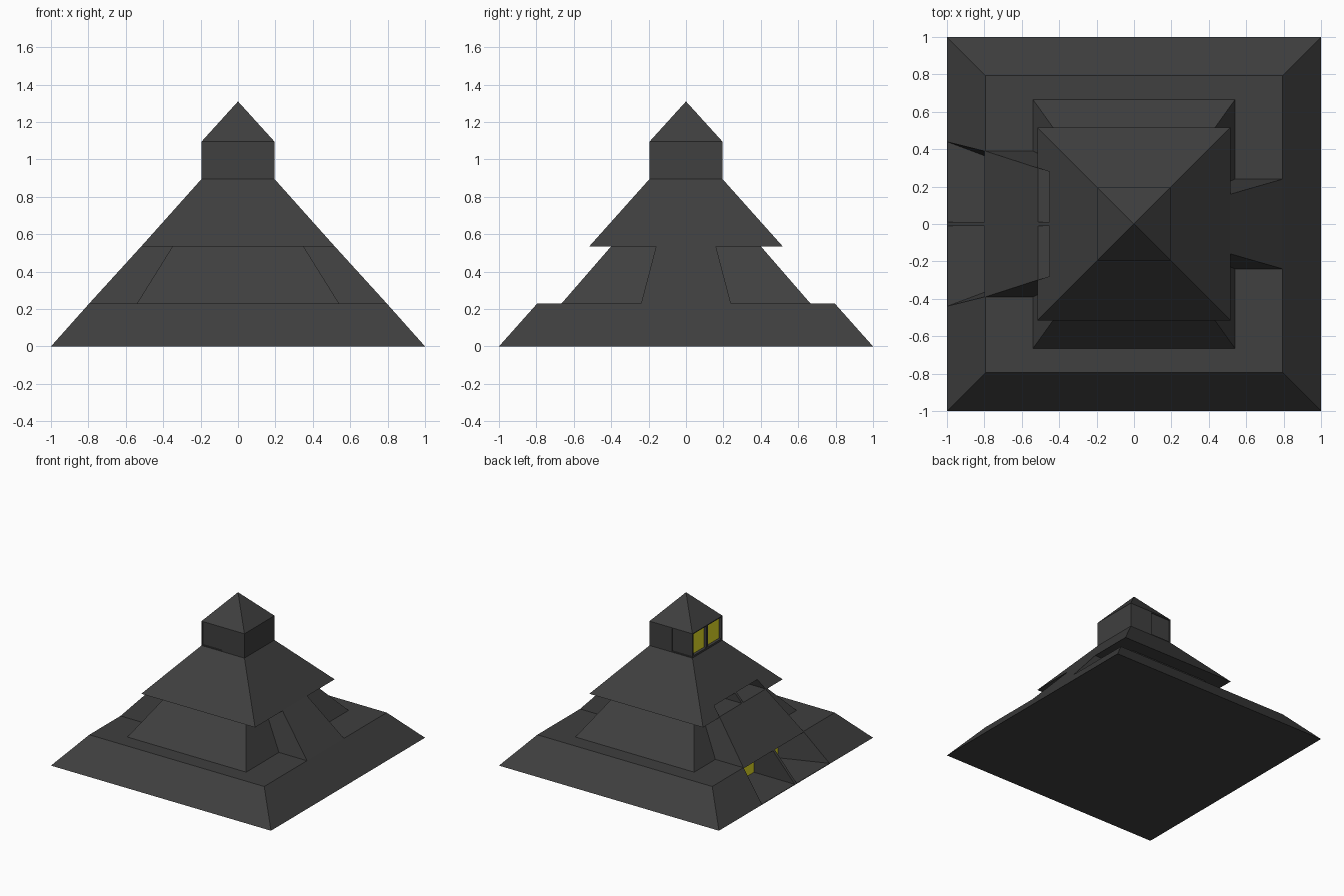
import bpy, bmesh

if "Cube" in bpy.data.objects:
    bpy.data.objects.remove(bpy.data.objects["Cube"])


def material(name, rgb):
    m = bpy.data.materials.new(name)
    m.diffuse_color = (*rgb, 1)
    m.use_nodes = True
    m.node_tree.nodes["Principled BSDF"].inputs["Base Color"].default_value = m.diffuse_color
    return m


DARK = material("dark_stone", (0.05, 0.05, 0.05))
GLOW = material("yellow_glow", (0.8, 0.75, 0.02))


def loft(name, bottom, z0, top, z1, mat=DARK):
    """Solid between two outlines with equal point counts."""
    bm = bmesh.new()
    a = [bm.verts.new((x, y, z0)) for x, y in bottom]
    b = [bm.verts.new((x, y, z1)) for x, y in top]
    bm.faces.new(a[::-1])
    bm.faces.new(b)
    n = len(a)
    for i in range(n):
        j = (i + 1) % n
        bm.faces.new((a[i], a[j], b[j], b[i]))
    bmesh.ops.remove_doubles(bm, verts=bm.verts, dist=1e-5)
    bmesh.ops.recalc_face_normals(bm, faces=bm.faces)
    me = bpy.data.meshes.new(name)
    bm.to_mesh(me)
    bm.free()
    me.materials.append(mat)
    ob = bpy.data.objects.new(name, me)
    bpy.context.collection.objects.link(ob)
    return ob


def rect(x0, x1, y0, y1):
    return [(x0, y0), (x1, y0), (x1, y1), (x0, y1)]


def sq(hx, hy=None):
    hy = hx if hy is None else hy
    return rect(-hx, hx, -hy, hy)


def box(name, x0, x1, y0, y1, z0, z1, mat=DARK):
    return loft(name, rect(x0, x1, y0, y1), z0, rect(x0, x1, y0, y1), z1, mat)


def cut(target, cutter):
    cutter.hide_render = True
    mod = target.modifiers.new("cut", 'BOOLEAN')
    mod.operation = 'DIFFERENCE'
    mod.solver = 'EXACT'
    mod.object = cutter
    bpy.context.view_layer.objects.active = target
    bpy.ops.object.modifier_apply(modifier=mod.name)
    bpy.data.objects.remove(cutter)


# stacked tiers
base = loft("base_tier", sq(1), 0, sq(0.795), 0.23)
loft("middle_tier", sq(0.54, 0.665), 0.23, sq(0.35, 0.40), 0.535)
upper = loft("upper_tier", sq(0.517), 0.535, sq(0.195), 0.895)
cabin = box("lookout_cabin", -0.195, 0.195, -0.195, 0.195, 0.895, 1.095)
loft("cabin_roof", sq(0.195), 1.095, sq(0), 1.31)

# sloping buttresses on the two sides
loft("right_buttress", rect(0.3, 0.795, -0.24, 0.24), 0.23,
     rect(0.3, 0.517, -0.16, 0.16), 0.535)
loft("left_buttress", rect(-0.795, -0.3, -0.39, 0.39), 0.23,
     rect(-0.517, -0.3, -0.30, 0.30), 0.535)

for s in (1, -1):
    # deep gateways in the base with a thin wall between them
    floor = [(-1.1, s * .012), (-.62, s * .012), (-.62, s * .2975), (-1.1, s * .4775)]
    ceil = [(-1.1, s * .012), (-.62, s * .012), (-.62, s * .3225), (-1.1, s * .5025)]
    cut(base, loft("gate_cutter", floor, 0.003, ceil, 0.226))
    ya, yb = sorted((s * 0.012, s * 0.30))
    box("gate_glow", -0.625, -0.615, ya, yb, 0.003, 0.226, GLOW)

    # slots low in the upper tier
    ya, yb = sorted((s * 0.01, s * 0.30))
    yc, yd = sorted((s * 0.01, s * 0.28))
    cut(upper, loft("slot_cutter", rect(-.6, -.32, ya, yb), 0.538,
                    rect(-.6, -.32, yc, yd), 0.607))

    # lit cabin windows on the left side
    ya, yb = sorted((s * 0.01, s * 0.183))
    cut(cabin, box("window_cutter", -0.25, -0.17, ya, yb, 0.91, 1.088))
    box("window_pane", -0.172, -0.168, ya, yb, 0.91, 1.088, GLOW)

    # dark recessed panels at front and back
    ya, yb = sorted((s * 0.187, s * 0.25))
    cut(cabin, box("panel_cutter", -0.187, -0.01, ya, yb, 0.902, 1.088))
